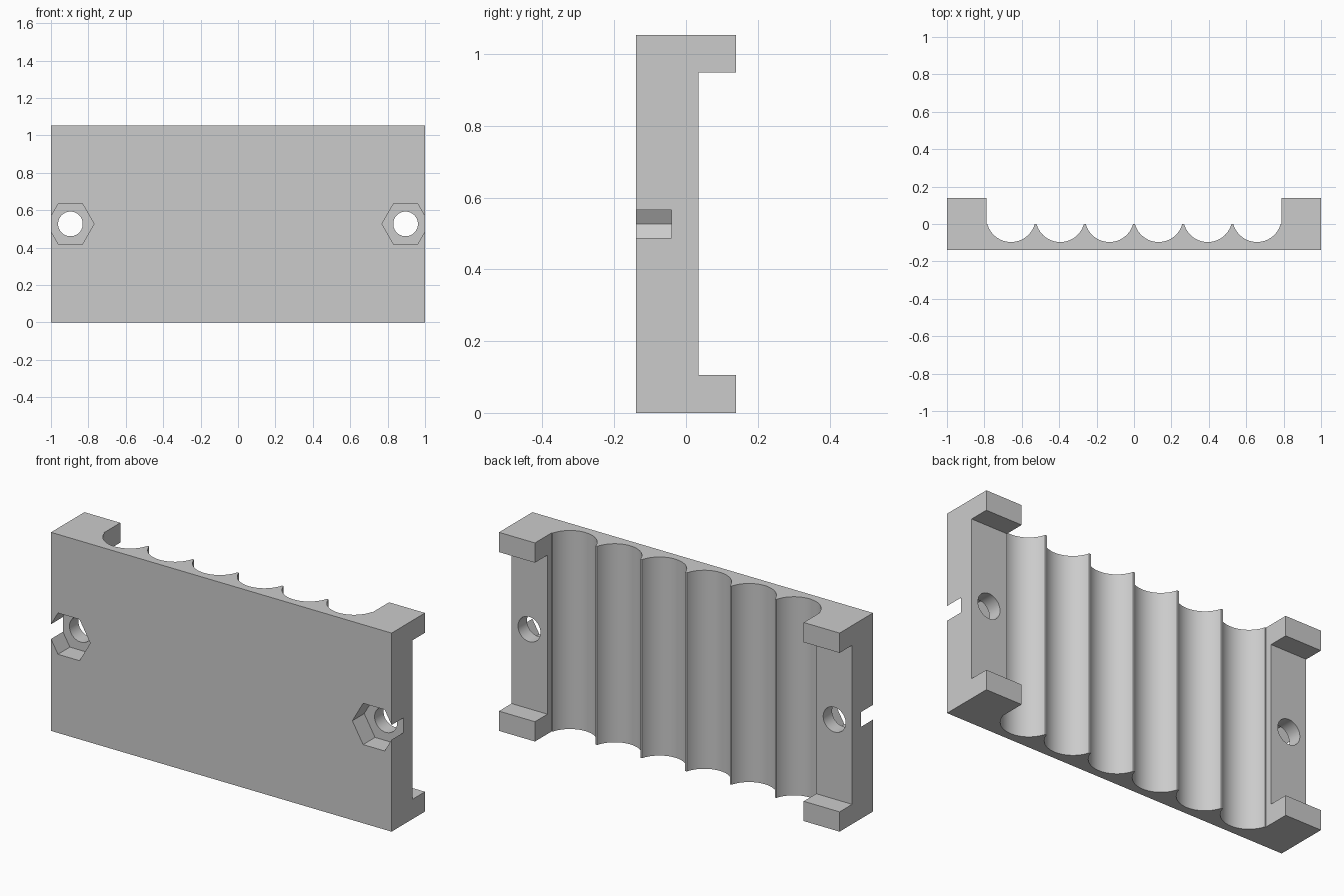
import bpy, bmesh, math
from mathutils import Vector

cube = bpy.data.objects.get("Cube")
if cube:
    bpy.data.objects.remove(cube, do_unlink=True)

HEIGHT, DEPTH = 1.054, 0.14        # full height, half depth
WALL = 0.789                       # inner face of the end blocks
SLOT_R, SLOT_Y = WALL / 6, 0.035   # round grooves
HOLE_X, HOLE_Z = 0.896, HEIGHT / 2

grey = bpy.data.materials.new("plain_grey")
grey.use_nodes = True
colour = (0.6, 0.6, 0.6, 1)
grey.diffuse_color = colour
grey.node_tree.nodes["Principled BSDF"].inputs["Base Color"].default_value = colour


def prism(name, points, direction):
    """Extrude a closed outline of 3D points along a vector."""
    bm = bmesh.new()
    face = bm.faces.new([bm.verts.new(p) for p in points])
    grown = bmesh.ops.extrude_face_region(bm, geom=[face], use_keep_orig=True)
    moved = [v for v in grown["geom"] if isinstance(v, bmesh.types.BMVert)]
    bmesh.ops.translate(bm, verts=moved, vec=Vector(direction))
    bmesh.ops.recalc_face_normals(bm, faces=bm.faces[:])
    mesh = bpy.data.meshes.new(name)
    bm.to_mesh(mesh)
    bm.free()
    mesh.materials.append(grey)
    obj = bpy.data.objects.new(name, mesh)
    bpy.context.collection.objects.link(obj)
    return obj


def ring(x, radius, sides, y):
    """Regular polygon around a screw axis, with a corner pointing along x."""
    turns = [2 * math.pi * i / sides for i in range(sides)]
    return [(x + radius * math.cos(t), y, HOLE_Z + radius * math.sin(t)) for t in turns]


def cut(body, cutter):
    cutter.hide_render = True
    mod = body.modifiers.new("cut", "BOOLEAN")
    mod.operation, mod.solver, mod.object = "DIFFERENCE", "EXACT", cutter
    bpy.context.view_layer.objects.active = body
    bpy.ops.object.modifier_apply(modifier=mod.name)
    bpy.data.objects.remove(cutter, do_unlink=True)


# Body outline seen from above: flat front, raised ends, six round grooves
outline = [(-1, -DEPTH), (1, -DEPTH), (1, DEPTH), (WALL, DEPTH), (WALL, 0)]
start = -math.asin(SLOT_Y / SLOT_R)
sweep = math.pi + 2 * start
STEPS = 24
for n in range(6):
    cx = WALL - SLOT_R * (2 * n + 1)
    for i in range(STEPS + 1):
        a = start - sweep * i / STEPS
        outline.append((cx + SLOT_R * math.cos(a), SLOT_Y + SLOT_R * math.sin(a)))
outline += [(-WALL, 0), (-WALL, DEPTH), (-1, DEPTH)]
holder = prism("battery_tray", [(x, y, 0) for x, y in outline], (0, 0, HEIGHT))
holder.name = holder.data.name = "grooved_holder"

for side in (-1, 1):
    # Recess between the upper and lower corner blocks
    low, high = 0.105, HEIGHT - 0.105
    rect = [(side * x, SLOT_Y, z) for x, z in
            ((0.7, low), (1.1, low), (1.1, high), (0.7, high))]
    cut(holder, prism("recess_cutter", rect, (0, 0.3, 0)))
    # Hexagonal nut pocket in the front, open through the end face
    cut(holder, prism("nut_cutter", ring(side * HOLE_X, 0.1266, 6, -0.2), (0, 0.16, 0)))
    # Screw hole through the end
    cut(holder, prism("hole_cutter", ring(side * HOLE_X, 0.066, 40, -0.3), (0, 0.6, 0)))

bpy.ops.object.select_all(action="DESELECT")
holder.select_set(True)
bpy.context.view_layer.objects.active = holder
bpy.ops.object.shade_smooth_by_angle(angle=math.radians(25))
